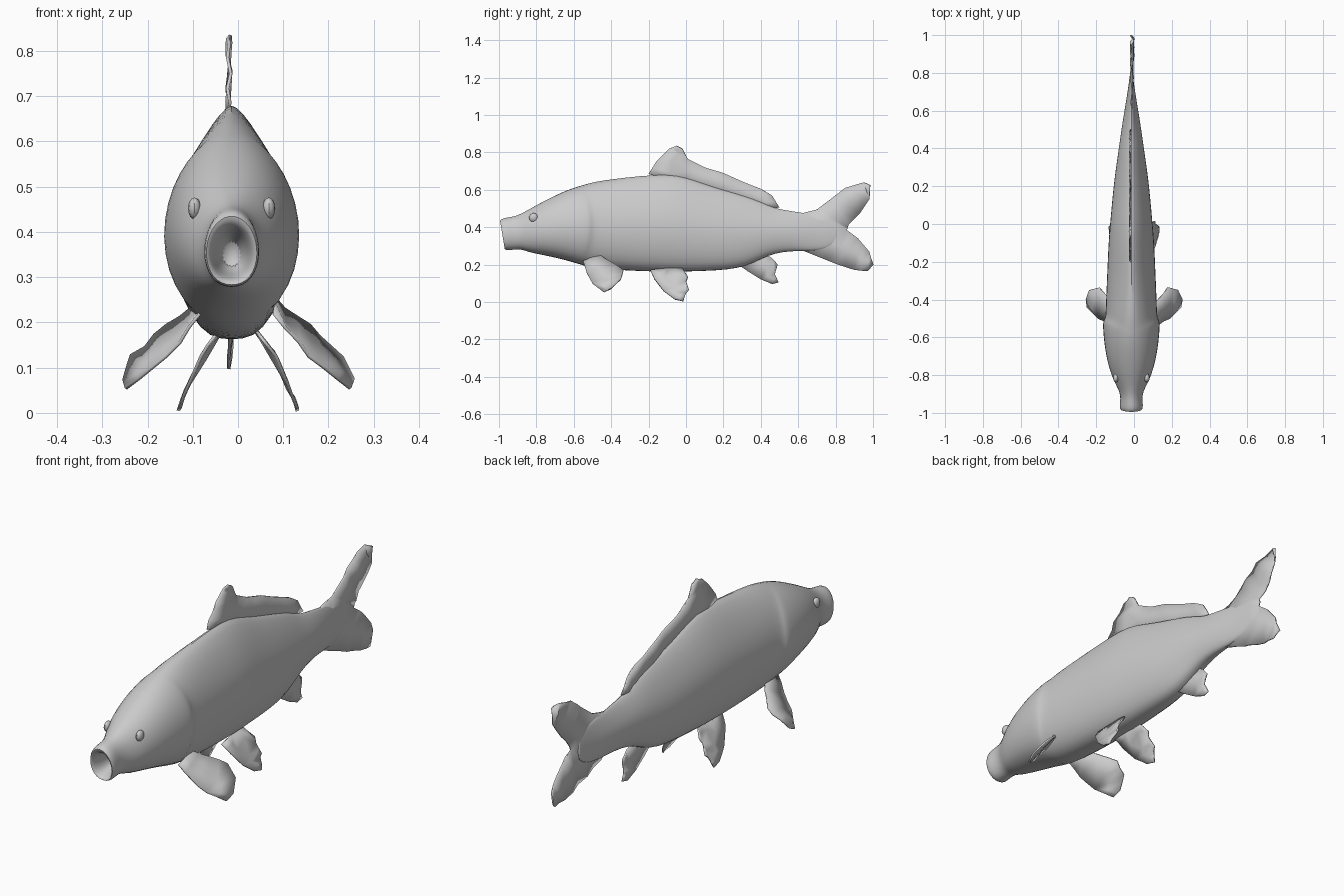
import bpy, bmesh, math, random
from mathutils import Vector

if "Cube" in bpy.data.objects:
    bpy.data.objects.remove(bpy.data.objects["Cube"])

random.seed(4)
CX = -0.014  # body centre line

# half cross-sections from belly to ridge: (width factor, height factor)
TRUNK = [(0, 0), (.4, .01), (.7, .09), (.92, .24), (1, .42), (.93, .58),
         (.72, .73), (.44, .87), (.2, .95), (0, 1)]
HEAD = [(0, 0), (.4, .03), (.72, .12), (.93, .28), (1, .46), (.94, .64),
        (.78, .8), (.55, .91), (.28, .98), (0, 1)]

# stations: y, top z, bottom z, half width (starts inside the mouth)
STATIONS = [
    (-.85, .38, .32, .02), (-.93, .40, .305, .038), (-.972, .415, .295, .046),
    (-.988, .437, .28, .058), (-.965, .45, .275, .064), (-.925, .455, .28, .058),
    (-.89, .463, .28, .063), (-.85, .49, .268, .084), (-.80, .52, .256, .108),
    (-.72, .562, .24, .132), (-.64, .60, .22, .147), (-.585, .62, .203, .154),
    (-.56, .627, .197, .152), (-.545, .632, .19, .142), (-.48, .65, .178, .138),
    (-.38, .665, .170, .136), (-.25, .682, .164, .130), (-.1, .692, .160, .124),
    (.0, .675, .162, .115), (.12, .63, .166, .104), (.22, .60, .172, .094),
    (.32, .57, .19, .080), (.40, .54, .23, .068), (.47, .505, .26, .058),
    (.56, .49, .273, .044), (.66, .475, .272, .027), (.74, .46, .28, .014),
    (.82, .43, .32, .005)]


def finish(name, bm, angle=40):
    bmesh.ops.recalc_face_normals(bm, faces=bm.faces)
    me = bpy.data.meshes.new(name)
    bm.to_mesh(me)
    bm.free()
    ob = bpy.data.objects.new(name, me)
    bpy.context.collection.objects.link(ob)
    bpy.ops.object.select_all(action='DESELECT')
    ob.select_set(True)
    bpy.context.view_layer.objects.active = ob
    bpy.ops.object.shade_smooth_by_angle(angle=math.radians(angle))
    return ob


def ring(y, top, bot, hw):
    k = min(1, max(0, (y + .7) / .5))
    half = [(a[0] + (b[0] - a[0]) * k, a[1] + (b[1] - a[1]) * k) for a, b in zip(HEAD, TRUNK)]
    loop = half + [(-w, t) for w, t in half[-2:0:-1]]
    pts = []
    for w, t in loop:
        yy = y
        if y < -.88:                       # lips lean forward at the top
            yy -= .026 * (t - .5)
        gill = math.exp(-((y + .56) / .07) ** 2)   # curved gill cover edge
        yy += .05 * gill * (1 - (2 * t - 1) ** 2)
        pts.append((CX + w * hw, yy, bot + t * (top - bot)))
    return pts


# body with open mouth
bm = bmesh.new()
rings = [[bm.verts.new(p) for p in ring(*s)] for s in STATIONS]
for a, b in zip(rings, rings[1:]):
    n = len(a)
    for i in range(n):
        bm.faces.new((a[i], a[(i + 1) % n], b[(i + 1) % n], b[i]))
bm.faces.new(rings[0])
bm.faces.new(rings[-1])
body = finish("body", bm, 60)
sub = body.modifiers.new("smooth", 'SUBSURF')
sub.levels = sub.render_levels = 1

# eyes
for side, label in ((1, "right"), (-1, "left")):
    bm = bmesh.new()
    bmesh.ops.create_uvsphere(bm, u_segments=12, v_segments=8, radius=.024)
    for v in bm.verts:
        v.co.x *= .6
        v.co += Vector((CX + side * .082, -.815, .452))
    finish("eye_" + label, bm)


def fin(name, pts, side=1, wobble=.005, thick=.007):
    """Thin, slightly crumpled sheet from an outline."""
    bm = bmesh.new()
    f = bm.faces.new([bm.verts.new((side * p[0], p[1], p[2])) for p in pts])
    f.normal_update()
    nrm = f.normal.copy()
    bmesh.ops.triangulate(bm, faces=bm.faces[:], ngon_method='BEAUTY')
    bmesh.ops.subdivide_edges(bm, edges=bm.edges[:], cuts=1, use_grid_fill=True)
    bmesh.ops.triangulate(bm, faces=bm.faces[:])
    for v in bm.verts:
        v.co += nrm * random.uniform(-wobble, wobble)
    ob = finish(name, bm, 30)
    m = ob.modifiers.new("thickness", 'SOLIDIFY')
    m.thickness = thick
    m.offset = 0
    return ob


def flat(outline, x=-.016):
    return [(x, y, z) for y, z in outline]


# fins on the centre line
fin("dorsal_fin", flat([
    (-.2, .685), (-.16, .75), (-.09, .82), (-.05, .835), (-.02, .82), (.01, .765),
    (.1, .72), (.2, .69), (.3, .645), (.4, .605), (.46, .57), (.5, .505),
    (.4, .5), (.2, .57), (0, .63)], -.02))
fin("tail_fin", flat([
    (.6, .47), (.7, .495), (.78, .555), (.85, .61), (.95, .64), (.985, .625), (.98, .55),
    (.93, .475), (.87, .415), (.86, .385), (.92, .34), (.98, .27), (1, .2), (.97, .165),
    (.9, .172), (.8, .205), (.7, .245), (.6, .285)], -.01), wobble=.009)
fin("anal_fin", flat([
    (.28, .2), (.33, .165), (.4, .122), (.46, .097), (.495, .105), (.475, .15),
    (.49, .2), (.46, .235), (.4, .27)]))

# paired fins
PECTORAL = [(.08, -.55, .22), (.13, -.53, .155), (.19, -.5, .1), (.25, -.44, .055),
            (.256, -.4, .075), (.235, -.35, .125), (.18, -.335, .17),
            (.13, -.40, .215), (.08, -.46, .25)]
PELVIC = [(-.19, .17), (-.17, .125), (-.12, .06), (-.06, .015), (-.015, .005),
          (.0, .05), (.015, .065), (.0, .11), (.01, .135), (-.02, .18), (-.1, .18)]
pelvic = [(.135 - .42 * z - .4 * max(0, z - .13), y, z) for y, z in PELVIC]
for side, label in ((1, "right"), (-1, "left")):
    fin("pectoral_fin_" + label, PECTORAL, side)
    fin("pelvic_fin_" + label, pelvic, side, .003)
